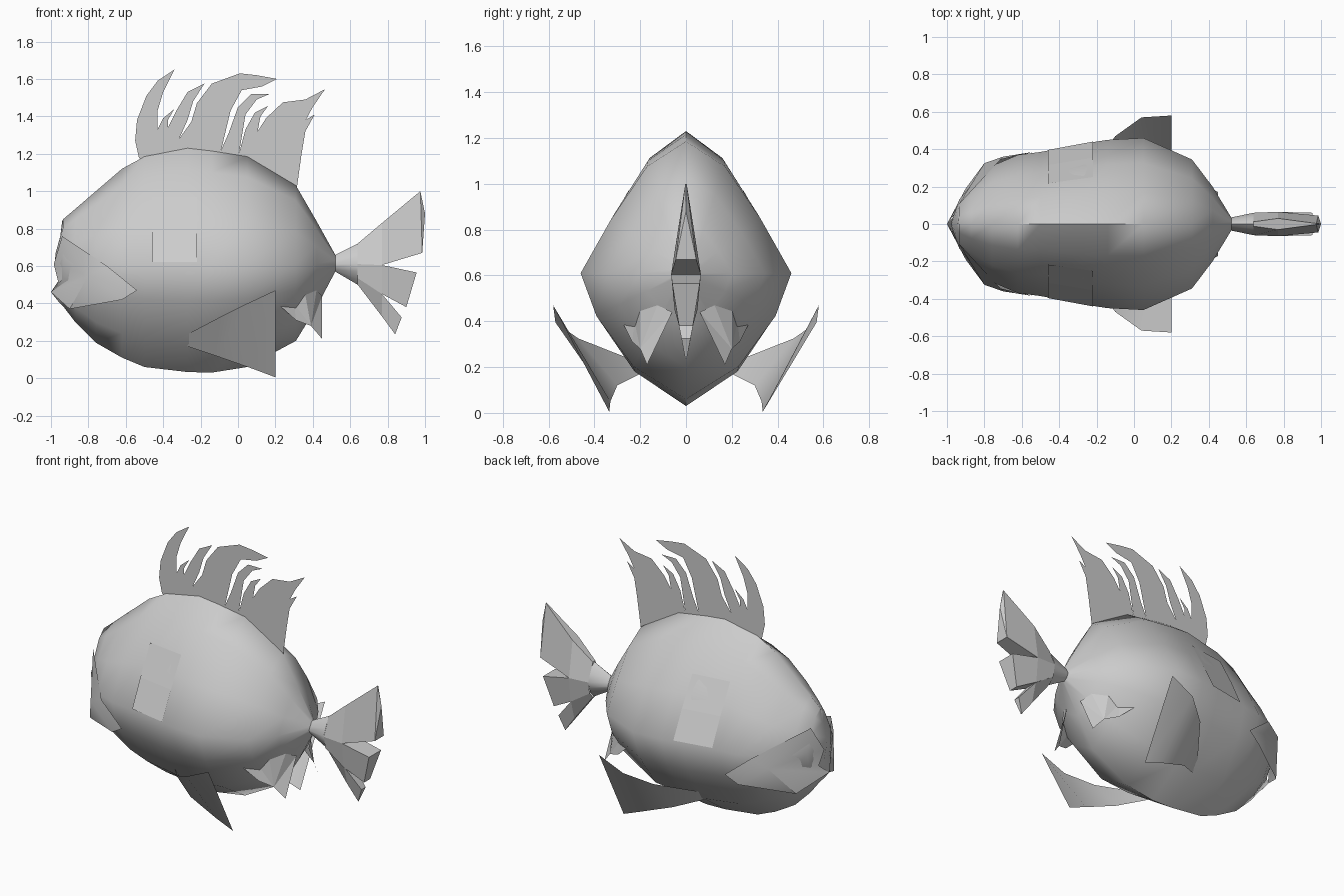
import bpy, bmesh, math
from mathutils import Vector
from mathutils.bvhtree import BVHTree


def make(name, verts, faces, mirror=False, smooth=None):
    bm = bmesh.new()
    for side in ((1, -1) if mirror else (1,)):
        vs = [bm.verts.new((x, y * side, z)) for x, y, z in verts]
        for f in faces:
            bm.faces.new([vs[i] for i in (f if side == 1 else f[::-1])])
    bmesh.ops.remove_doubles(bm, verts=bm.verts, dist=0.0005)
    bmesh.ops.dissolve_degenerate(bm, edges=bm.edges, dist=0.0001)
    bmesh.ops.triangulate(bm, faces=[f for f in bm.faces if len(f.verts) > 4])
    bmesh.ops.recalc_face_normals(bm, faces=bm.faces)
    me = bpy.data.meshes.new(name)
    bm.to_mesh(me)
    bm.free()
    ob = bpy.data.objects.new(name, me)
    bpy.context.collection.objects.link(ob)
    if smooth:
        bpy.ops.object.select_all(action='DESELECT')
        ob.select_set(True)
        bpy.context.view_layer.objects.active = ob
        bpy.ops.object.shade_smooth_by_angle(angle=math.radians(smooth))
    return ob


def strip(n, rows):
    """Quads joining consecutive rows of n points."""
    return [(r * n + i, r * n + i + 1, (r + 1) * n + i + 1, (r + 1) * n + i)
            for r in range(rows - 1) for i in range(n - 1)]


# Body: half rings from head to tail root (x, top, bottom, half width)
section = [(0, 1), (.37, .81), (.71, .41), (1, 0), (.85, -.34), (.5, -.74), (0, -1)]
rings = [(-.935, .85, .385, .13), (-.87, .905, .30, .21), (-.76, 1.0, .19, .31),
         (-.62, 1.12, .11, .37), (-.5, 1.185, .06, .385), (-.27, 1.23, .033, .43),
         (-.14, 1.215, .03, .45), (.05, 1.185, .06, .46), (.31, 1.03, .20, .345),
         (.42, .84, .38, .20), (.52, .66, .57, .035), (.64, .72, .50, .06)]
snout = [(-.94, .84), (-.95, .76), (-.975, .67), (-.98, .62),
         (-.96, .52), (-1.0, .46), (-.96, .41)]
verts = [(x, 0, z) for x, z in snout]
for x, top, bot, w in rings:
    mid = .61
    for y, t in section:
        z = mid + t * (top - mid if t > 0 else mid - bot)
        verts.append((x, y * w, z))
body = make("body", verts, strip(7, len(rings) + 1), True, 62)

# Cheeks beside the mouth
make("cheeks",
     [(-.80, .325, .55), (-.94, .10, .76), (-.985, .03, .61), (-.96, .05, .51),
      (-1.0, .0, .46), (-.90, .19, .37), (-.62, .365, .42), (-.54, .385, .47),
      (-.70, .36, .60)],
     [(0, i, i + 1) for i in range(1, 8)] + [(0, 8, 1)], True, 40)

# Eye patches laid on the body sides
tree = BVHTree.FromPolygons([v.co for v in body.data.vertices],
                            [tuple(p.vertices) for p in body.data.polygons])
patch = []
for z in (.62, .79, .97):
    for x in (-.46, -.22):
        hit = tree.ray_cast(Vector((x, 2, z)), Vector((0, -1, 0)))[0]
        patch.append((x, hit.y + .008, z))
make("eye_patches", patch, strip(2, 3), True)

# Dorsal fin: flat sheet with swept spines
dorsal = [(-.53, 1.18), (-.55, 1.27), (-.54, 1.38), (-.49, 1.51), (-.43, 1.59),
          (-.34, 1.65), (-.40, 1.53), (-.43, 1.43), (-.43, 1.33), (-.40, 1.39),
          (-.34, 1.44), (-.375, 1.38), (-.375, 1.34), (-.33, 1.43), (-.27, 1.53),
          (-.18, 1.575), (-.24, 1.48), (-.27, 1.38), (-.315, 1.28), (-.25, 1.37),
          (-.22, 1.47), (-.14, 1.575), (.01, 1.63), (.10, 1.62), (.21, 1.60),
          (.13, 1.56), (.02, 1.54), (-.04, 1.43), (-.09, 1.22), (-.05, 1.31),
          (0, 1.45), (.07, 1.52), (.17, 1.52), (.10, 1.49), (.04, 1.41),
          (.005, 1.2), (.04, 1.33), (.09, 1.42), (.16, 1.455), (.12, 1.40),
          (.105, 1.32), (.15, 1.39), (.24, 1.475), (.36, 1.49), (.465, 1.545),
          (.40, 1.45), (.335, 1.33), (.36, 1.38), (.41, 1.41), (.36, 1.32),
          (.34, 1.2), (.315, 1.02), (.28, 1.0), (.02, 1.15), (-.27, 1.19), (-.5, 1.15)]
make("dorsal_fin", [(x, 0, z) for x, z in dorsal], [tuple(range(len(dorsal)))])

# Tail lobes: stations of (upper x, z, half thickness, lower x, z, half thickness)
lobes = {
    "tail_upper": [(.64, .72, .012, .64, .61, .06), (.77, .83, .03, .77, .605, .065),
                   (.975, 1.0, .003, .985, .67, .045)],
    "tail_middle": [(.64, .61, .06, .64, .535, .045), (.77, .605, .065, .77, .45, .05),
                    (.955, .565, .06, .90, .38, .03)],
    "tail_lower": [(.64, .535, .045, .64, .50, .012), (.77, .45, .045, .77, .33, .012),
                   (.875, .325, .02, .84, .235, .003)],
}
for name, stations in lobes.items():
    if name == "tail_upper":
        stations[2] = (.975, 1.0, .003, .985, .67, .045)
    vs = []
    for xa, za, ta, xb, zb, tb in stations:
        vs += [(xa, ta, za), (xb, tb, zb), (xb, -tb, zb), (xa, -ta, za), (xa, ta, za)]
    fs = strip(5, 3) + [(10, 11, 12, 13)]
    if name == "tail_upper":
        vs.append((1.0, 0, .88))
        fs = fs[:-1] + [(10, 11, 15), (11, 12, 15), (12, 13, 15), (13, 10, 15)]
    make(name, vs, fs)

# Pectoral fins: curved sheets spreading out below the sides
make("pectoral_fins",
     [(-.28, .23, .23), (-.27, .20, .17), (-.10, .47, .325), (-.12, .30, .12),
      (.04, .57, .395), (.08, .33, .05), (.20, .58, .47), (.20, .335, .005)],
     strip(2, 4), True, 30)

# Pelvic fins near the tail
make("pelvic_fins",
     [(.21, .28, .40), (.30, .225, .40), (.36, .20, .445), (.42, .125, .47),
      (.45, .06, .44), (.45, .17, .21), (.39, .20, .28), (.31, .235, .31)],
     [tuple(range(8))], True)
